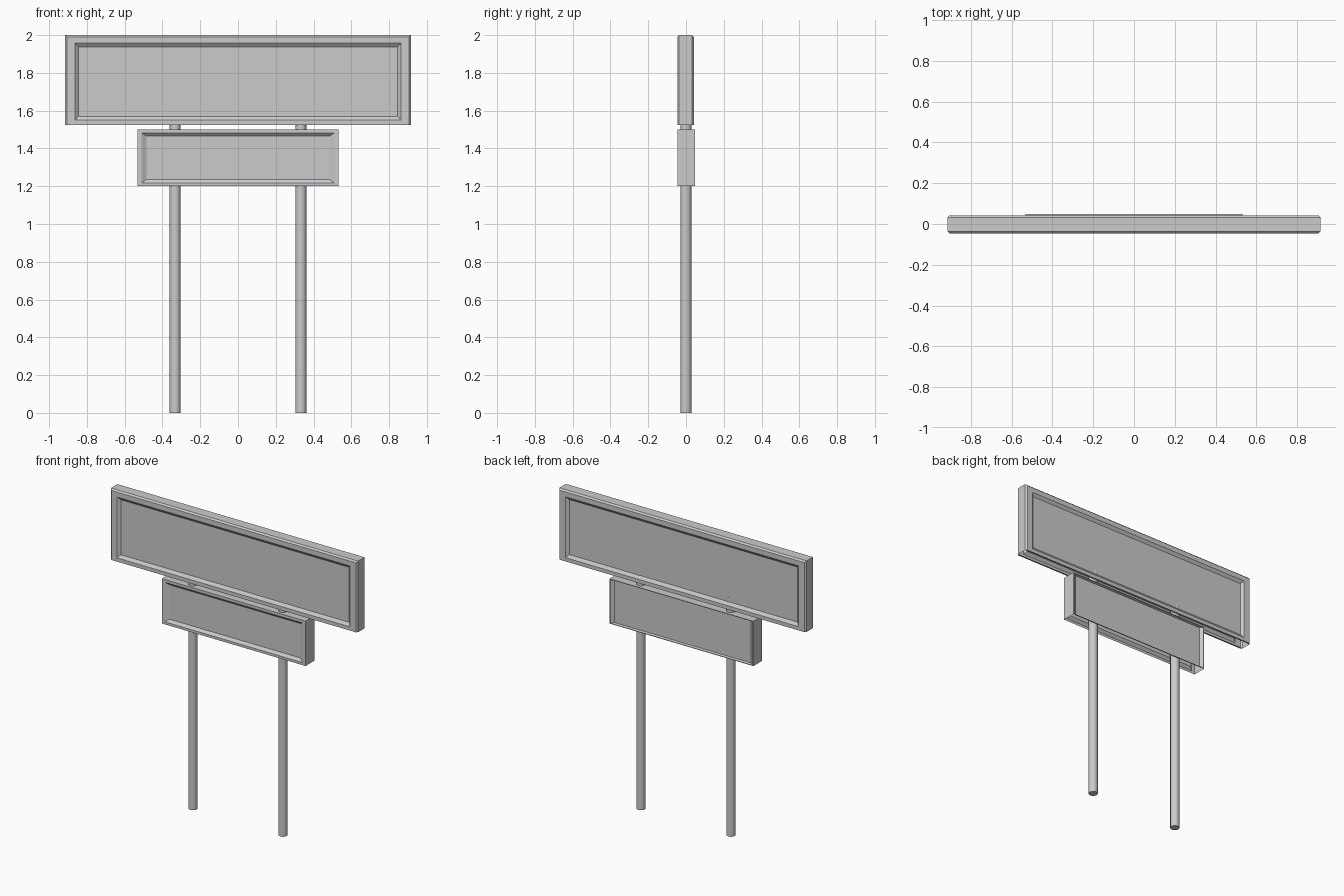
import bpy
import bmesh

if "Cube" in bpy.data.objects:
    bpy.data.objects.remove(bpy.data.objects["Cube"])


def finish(bm, name):
    bmesh.ops.recalc_face_normals(bm, faces=bm.faces)
    mesh = bpy.data.meshes.new(name)
    bm.to_mesh(mesh)
    bm.free()
    obj = bpy.data.objects.new(name, mesh)
    bpy.context.collection.objects.link(obj)
    return obj


def sign_panel(name, rings, wall):
    """Skin rectangles (half width, z low, z high, y) front to back.
    The underside of the wall span is left open, like a folded sheet box."""
    bm = bmesh.new()
    loops = [[bm.verts.new(p) for p in
              ((-w, y, a), (w, y, a), (w, y, b), (-w, y, b))]
             for w, a, b, y in rings]
    bm.faces.new(loops[0])
    bm.faces.new(loops[-1])
    for i, (p, q) in enumerate(zip(loops, loops[1:])):
        for k in range(4):
            if i == wall and k == 0:
                continue
            n = (k + 1) % 4
            bm.faces.new((p[k], p[n], q[n], q[k]))
    return finish(bm, name)


# Large upper sign: chamfered rim, shallow recess on both faces
sign_panel("upper_sign", [
    (0.845, 1.57, 1.938, -0.031),
    (0.862, 1.55, 1.957, -0.046),
    (0.905, 1.525, 1.99, -0.046),
    (0.915, 1.525, 2.0, -0.036),
    (0.915, 1.525, 2.0, 0.032),
    (0.905, 1.525, 1.99, 0.042),
    (0.862, 1.55, 1.957, 0.042),
    (0.845, 1.57, 1.938, 0.027),
], 3)

# Smaller lower sign: recessed front, thin rim at the back
sign_panel("lower_sign", [
    (0.485, 1.235, 1.465, -0.031),
    (0.51, 1.217, 1.482, -0.046),
    (0.532, 1.2, 1.5, -0.046),
    (0.532, 1.2, 1.5, 0.048),
    (0.525, 1.204, 1.496, 0.048),
    (0.505, 1.208, 1.492, 0.033),
], 2)

# Two round posts
for side, x in (("left", -0.333), ("right", 0.333)):
    bpy.ops.mesh.primitive_cylinder_add(
        vertices=16, radius=0.029, depth=1.6, location=(x, 0, 0.8))
    post = bpy.context.object
    post.name = side + "_post"
    bpy.ops.object.shade_smooth_by_angle()
